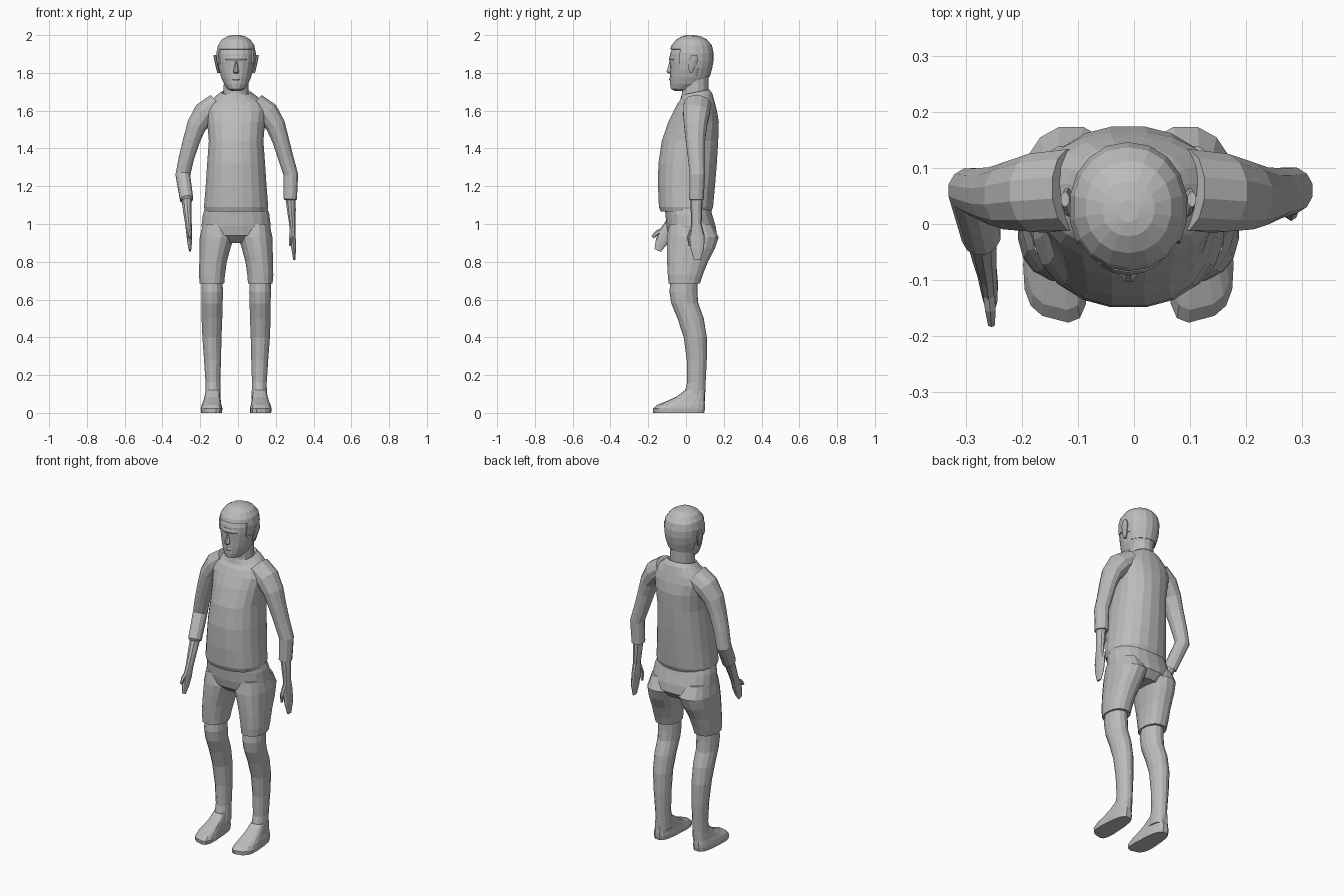
import bpy, bmesh, math
from mathutils import Vector

CX = -0.01  # the figure stands slightly left of the grid centre
grey = bpy.data.materials.new("plain grey")
grey.diffuse_color = (0.5, 0.5, 0.5, 1)


def loft(name, rings, n=16, power=2.0, follow=False, edit=None):
    """Skin through rings of (x, y, z, half width, half depth)."""
    bm = bmesh.new()
    pts = [Vector(r[:3]) for r in rings]
    loops = []
    for i, r in enumerate(rings):
        ax, ay = Vector((1, 0, 0)), Vector((0, 1, 0))
        if follow:  # turn rings square to the path
            t = (pts[min(i + 1, len(pts) - 1)] - pts[max(i - 1, 0)]).normalized()
            ax = (ax - t * ax.dot(t)).normalized()
            ay = ax.cross(t) * (1 if t.z < 0 else -1)
            if ay.y < 0:
                ay = -ay
        loop = []
        for k in range(n):
            a = 2 * math.pi * (k + 0.5) / n
            c, s = math.cos(a), math.sin(a)
            u = math.copysign(abs(c) ** (2 / power), c) * r[3]
            v = math.copysign(abs(s) ** (2 / power), s) * r[4]
            loop.append(bm.verts.new(pts[i] + ax * u + ay * v))
        loops.append(loop)
    for a, b in zip(loops, loops[1:]):
        for k in range(n):
            bm.faces.new((a[k], a[(k + 1) % n], b[(k + 1) % n], b[k]))
    bm.faces.new(loops[0])
    bm.faces.new(loops[-1])
    if edit:
        edit(bm)
    bmesh.ops.recalc_face_normals(bm, faces=bm.faces)
    me = bpy.data.meshes.new(name)
    bm.to_mesh(me)
    bm.free()
    me.materials.append(grey)
    ob = bpy.data.objects.new(name, me)
    bpy.context.collection.objects.link(ob)
    return ob


def span(z, y0, y1, w, x=0.0):
    """Ring from front and back depth limits."""
    return (CX + x, (y0 + y1) / 2, z, w, (y1 - y0) / 2)


# shirt body, with the collar tilted up towards the back
def tilt_collar(bm):
    for v in bm.verts:
        if v.co.z > 1.67:
            v.co.z += 0.2 * (v.co.y - 0.06)


loft("shirt", [span(*r) for r in (
    (1.065, -.135, .135, .165), (1.09, -.145, .145, .172), (1.2, -.15, .155, .163),
    (1.32, -.148, .165, .155), (1.44, -.13, .172, .146), (1.54, -.095, .175, .155),
    (1.6, -.066, .165, .165), (1.64, -.045, .155, .15), (1.675, -.03, .14, .11),
    (1.70, -.022, .125, .078), (1.69, -.015, .118, .066))],
    n=20, power=2.25, edit=tilt_collar)

# shorts: hips, and one trouser leg per side
loft("shorts_hips", [span(*r) for r in (
    (1.09, -.115, .13, .165), (1.05, -.11, .14, .178), (.99, -.105, .158, .185),
    (.94, -.095, .165, .175), (.9, -.05, .13, .10))], n=20, power=2.3)

# calf and foot shaping
THIGH = ((1.0, -.09, .14, .07, .108), (.93, -.103, .175, .092, .102),
         (.87, -.104, .155, .083, .112), (.8, -.102, .118, .074, .122),
         (.73, -.098, .09, .07, .128), (.685, -.094, .075, .066, .128),
         (.685, -.08, .06, .055, .128))
SHIN = ((.72, -.08, .06, .056, .128), (.64, -.088, .06, .059, .127),
        (.58, -.078, .065, .057, .127), (.5, -.045, .094, .056, .128),
        (.4, -.012, .11, .052, .128), (.28, .004, .11, .046, .125),
        (.16, .006, .104, .04, .123), (.06, -.02, .1, .042, .122))
FOOT = ((0, -.17, .098, .054, .13), (.022, -.172, .102, .056, .13),
        (.042, -.15, .102, .052, .13), (.06, -.105, .1, .048, .128),
        (.085, -.05, .1, .045, .126), (.12, -.004, .1, .04, .124))

for side, word in ((-1, "right"), (1, "left")):
    def splay(bm):  # wider at the toes, big toe furthest forward
        for v in bm.verts:
            out = (v.co.x - CX) * side - 0.128
            front = max(0.0, 0.1 - v.co.y) / 0.27
            v.co.x += side * out * (0.35 * front - 0.2)
            v.co.y += out * 0.3 * front

    put = lambda rows: [span(*r[:4], x=side * r[4]) for r in rows]
    loft(word + "_shorts_leg", put(THIGH), power=2.3)
    loft(word + "_lower_leg", put(SHIN), n=14)
    loft(word + "_foot", put(FOOT), power=3.2, edit=splay)

# sleeves, forearms and hands: the left arm hangs, the right one bends forward
UPPER = ((.10, .06, 1.635, .06, .075), (.165, .055, 1.585, .066, .072),
         (.21, .05, 1.52, .054, .062), (.237, .05, 1.44, .046, .053),
         (.263, .055, 1.35, .042, .046))
LOWER = {
    1: (((.29, .06, 1.26, .04, .042), (.287, .055, 1.13, .036, .04), (.287, .055, 1.13, .026, .03)),
        ((.287, .055, 1.16, .03, .034), (.293, .055, 1.07, .024, .03), (.298, .055, 1.0, .018, .028),
         (.30, .058, .94, .016, .04), (.305, .06, .87, .013, .036), (.308, .06, .81, .006, .018)),
        ((.295, .035, .98, .012, .013), (.29, .018, .93, .011, .013), (.285, .022, .885, .007, .008))),
    -1: (((.282, .06, 1.26, .04, .043), (.262, -.02, 1.13, .036, .042), (.262, -.02, 1.13, .026, .03)),
         ((.264, -.005, 1.16, .03, .034), (.257, -.055, 1.06, .023, .03), (.252, -.085, 1.0, .018, .028),
          (.248, -.11, .95, .016, .036), (.246, -.13, .905, .013, .032), (.244, -.15, .86, .006, .018)),
         ((.25, -.11, .975, .012, .013), (.246, -.15, .955, .011, .013), (.244, -.178, .93, .007, .009))),
}
for side, word in ((-1, "right"), (1, "left")):
    cuff, hand, thumb = LOWER[side]
    put = lambda rows: [(CX + side * r[0],) + tuple(r[1:]) for r in rows]
    # the doubled last ring closes the cuff, so it is nudged along the arm
    end = cuff[2][:2] + (cuff[2][2] - .004,) + cuff[2][3:]
    loft(word + "_sleeve", put(UPPER + cuff[:2] + (end,)), n=12, follow=True)
    loft(word + "_forearm_and_hand", put(hand), n=10, follow=True)
    loft(word + "_thumb", put(thumb), n=6, follow=True)

# neck and head
loft("neck", [span(*r) for r in (
    (1.62, -.04, .13, .078), (1.69, -.022, .118, .068), (1.8, -.02, .12, .066))], n=14)
HEAD = ((1.705, -.06, .0, .022), (1.715, -.08, .05, .045), (1.74, -.084, .1, .064),
        (1.775, -.084, .12, .08), (1.82, -.084, .132, .092), (1.86, -.086, .139, .098),
        (1.9, -.084, .139, .099), (1.94, -.07, .13, .091), (1.97, -.045, .105, .07),
        (1.988, -.015, .07, .04), (1.994, .01, .035, .012))
loft("head", [span(*r) for r in HEAD], n=18, power=2.1)


# hair cap, open around the face and ears
def cut_face(bm):
    bmesh.ops.subdivide_edges(bm, edges=bm.edges, cuts=1, use_grid_fill=True)
    gone = []
    for f in bm.faces:
        c = f.calc_center_median()
        line = 1.935 if c.y < -.035 else 1.845 if c.y < .02 else 1.885 if c.y < .055 else 1.785
        if c.z < line:
            gone.append(f)
    bmesh.ops.delete(bm, geom=gone, context="FACES")


hair = loft("hair", [span(z + .006, a - .007, b + .007, w + .007) for z, a, b, w in HEAD[2:]],
            n=18, power=2.1, edit=cut_face)
solid = hair.modifiers.new("thickness", "SOLIDIFY")
solid.thickness = 0.008

# ears, nose, brow and mouth
for side, word in ((-1, "right"), (1, "left")):
    loft(word + "_ear", [(CX + side * x, y, z, .008, d) for x, y, z, d in (
        (.093, .025, 1.80, .008), (.1, .03, 1.83, .02), (.109, .04, 1.87, .026),
        (.113, .044, 1.895, .014))], n=8)
loft("nose", [span(*r) for r in (
    (1.797, -.094, -.06, .012), (1.806, -.105, -.06, .017), (1.835, -.096, -.06, .01),
    (1.865, -.088, -.06, .007))], n=8)
loft("brow", [span(*r) for r in (
    (1.86, -.086, 0, .06), (1.873, -.091, 0, .066), (1.89, -.086, 0, .06))], n=14)
loft("lips", [span(*r) for r in (
    (1.757, -.086, -.03, .024), (1.766, -.091, -.03, .028), (1.775, -.087, -.03, .026))], n=12)
